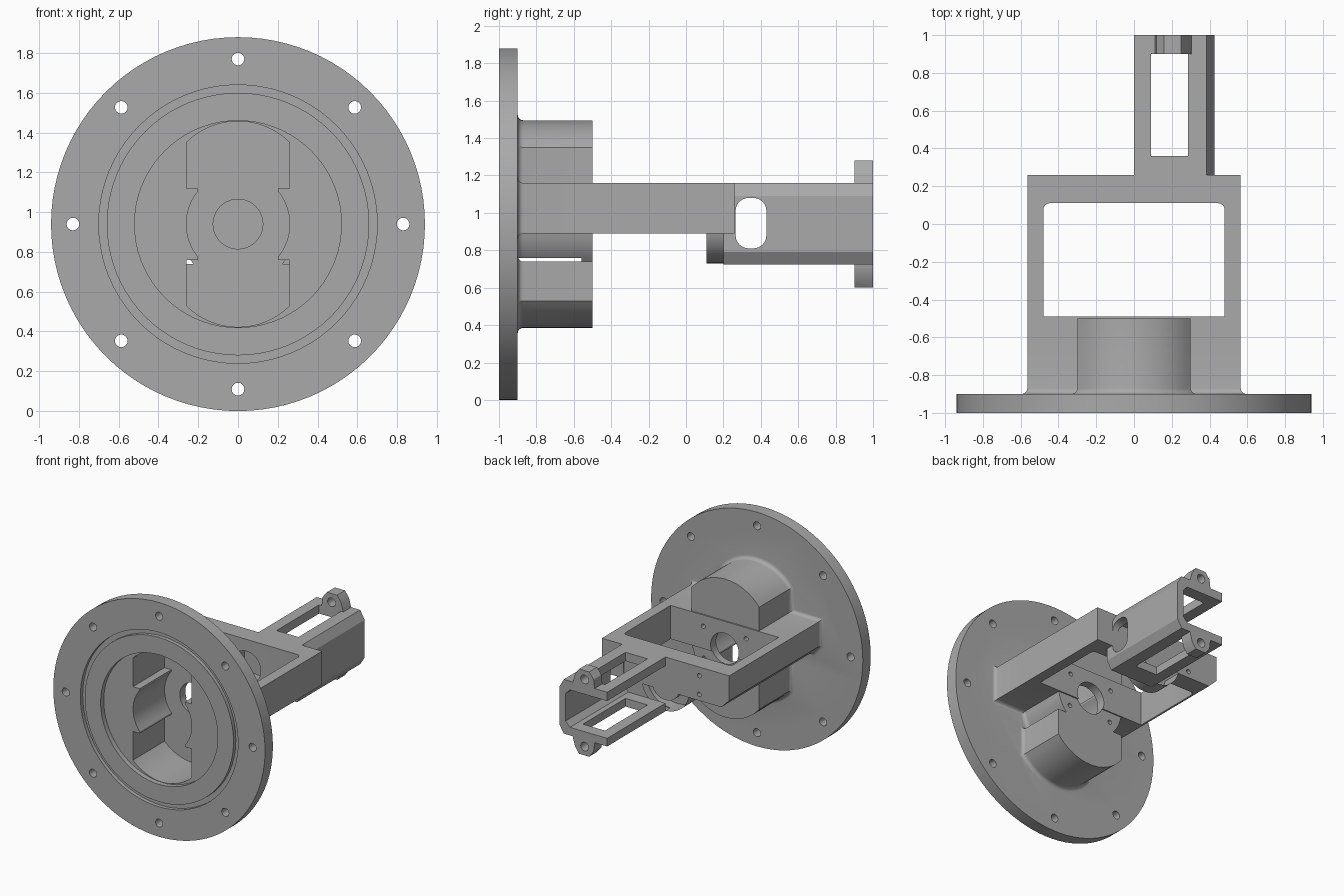
import bpy, bmesh
from math import cos, sin, pi, asin
from mathutils import Vector

cube = bpy.data.objects.get("Cube")
if cube:
    bpy.data.objects.remove(cube, do_unlink=True)

ZC = 0.94  # height of the main axis

grey = bpy.data.materials.new("machined_grey")
grey.use_nodes = True
grey.diffuse_color = (0.4, 0.4, 0.4, 1)
grey.node_tree.nodes["Principled BSDF"].inputs["Base Color"].default_value = (0.4, 0.4, 0.4, 1)


def place(axis, u, w, a):
    return {"X": (a, u, w + ZC), "Y": (u, a, w + ZC), "Z": (u, w, a + ZC)}[axis]


def loft(name, rings, axis="Y"):
    """Skin a list of (outline, depth) rings and cap both ends."""
    bm = bmesh.new()
    loops = [[bm.verts.new(place(axis, u, w, a)) for u, w in pts] for pts, a in rings]
    n = len(loops[0])
    for lo, hi in zip(loops, loops[1:]):
        for i in range(n):
            j = (i + 1) % n
            bm.faces.new((lo[i], lo[j], hi[j], hi[i]))
    bm.faces.new(loops[0])
    bm.faces.new(loops[-1])
    bmesh.ops.recalc_face_normals(bm, faces=bm.faces)
    mesh = bpy.data.meshes.new(name)
    bm.to_mesh(mesh)
    bm.free()
    mesh.materials.append(grey)
    obj = bpy.data.objects.new(name, mesh)
    bpy.context.collection.objects.link(obj)
    return obj


def prism(name, pts, a0, a1, axis="Y"):
    return loft(name, [(pts, a0), (pts, a1)], axis)


def arc(cu, cw, r, t0, t1, n=10):
    return [(cu + r * cos(t0 + (t1 - t0) * i / n), cw + r * sin(t0 + (t1 - t0) * i / n)) for i in range(n + 1)]


def circle(r, cu=0, cw=0, n=24):
    return arc(cu, cw, r, 0, 2 * pi, n)[:-1]


def rect(u0, u1, w0, w1):
    return [(u0, w0), (u1, w0), (u1, w1), (u0, w1)]


def rounded(u0, u1, w0, w1, r):
    corners = [(u1 - r, w1 - r), (u0 + r, w1 - r), (u0 + r, w0 + r), (u1 - r, w0 + r)]
    return [p for k, (u, w) in enumerate(corners) for p in arc(u, w, r, k * pi / 2, (k + 1) * pi / 2, 6)]


def crown(half, spring, peak):
    """Arc over the top, from +half to -half."""
    rise = peak - spring
    r = (half ** 2 + rise ** 2) / (2 * rise)
    t = asin(half / r)
    return arc(0, peak - r, r, pi / 2 - t, pi / 2 + t, 16)


def flip(pts):
    return [(-u, -w) for u, w in pts]


def offset(pts, d):
    """Grow a counter-clockwise outline outwards by d."""
    out = []
    for i, p in enumerate(pts):
        p, a, b = Vector(p), Vector(pts[i - 1]), Vector(pts[(i + 1) % len(pts)])
        e, f = (p - a).normalized(), (b - p).normalized()
        n, m = Vector((e.y, -e.x)), Vector((f.y, -f.x))
        out.append(tuple(p + (n + m) * d / (1 + n.dot(m))))
    return out


def combine(target, tools, mode):
    for tool in tools:
        mod = target.modifiers.new(mode.lower(), "BOOLEAN")
        mod.operation, mod.object, mod.solver = mode, tool, "EXACT"
        bpy.context.view_layer.objects.active = target
        bpy.ops.object.modifier_apply(modifier=mod.name)
        bpy.data.objects.remove(tool, do_unlink=True)


# Round mounting flange
bracket = prism("flanged_bracket", circle(0.94, n=96), -1, -0.9)

# Housing with side arms, flared into the flange by a fillet
neck = arc(0, 0, 0.3, -0.73, -0.167, 5)
right_side = [(0.3, -0.2)] + neck + [(0.565, -0.05), (0.565, 0.22), (0.3, 0.22)]
left_side = [(-0.3, 0.22), (-0.565, 0.22), (-0.565, 0.02), (-0.495, -0.05)]
left_side += [(-u, w) for u, w in reversed(neck)] + [(-0.3, -0.2)]
top = crown(0.3, 0.41, 0.555)
outline = right_side + top + left_side + flip(top)
R = 0.03
rings = [(offset(outline, R), -0.92)]
for i in range(6):
    t = i * pi / 10
    rings.append((offset(outline, R * (1 - sin(t))), -0.9 + R * (1 - cos(t))))
rings.append((outline, -0.5))
housing = loft("housing", rings)

# Rectangular frame with a large window
frame = prism("frame", [(-0.495, -0.05), (0.565, -0.05), (0.565, 0.22), (-0.565, 0.22), (-0.565, 0.02)], -0.6, 0.26)
combine(frame, [
    prism("window", rounded(-0.48, 0.48, -0.4, 0.11, 0.035), -0.3, 0.4, "Z"),
    prism("window_front", rect(-0.48, 0.48, -0.49, -0.2), -0.3, 0.4, "Z"),
], "DIFFERENCE")
boss = prism("bore_boss", circle(0.21, n=40), 0.11, 0.26)

# Tail channel, open on one side, with slotted plates
tail = prism("tail", [(0, -0.215), (0.385, -0.215), (0.425, -0.15), (0.425, 0.15), (0.385, 0.22), (0, 0.22)], 0.2, 1)
ear = [(0.105, 0.16), (0.305, 0.16), (0.305, 0.22), (0.285, 0.29), (0.25, 0.34), (0.16, 0.34), (0.12, 0.29)]
combine(tail, [prism("ear", [(u, w * s) for u, w in ear], 0.9, 1) for s in (1, -1)], "UNION")
channel = [(-0.1, -0.15), (0.33, -0.15), (0.37, -0.11), (0.37, 0.11), (0.33, 0.15), (-0.1, 0.15)]
combine(tail, [
    prism("channel", channel, 0.26, 1.1),
    prism("plate_window", rect(0.09, 0.285, 0.36, 0.9), -0.4, 0.4, "Z"),
    prism("side_slot", rounded(0.265, 0.43, -0.13, 0.14, 0.07), 0.3, 0.5, "X"),
    prism("upper_ear_hole", circle(0.035, 0.2, 0.27), 0.8, 1.1),
    prism("lower_ear_hole", circle(0.035, 0.2, -0.27), 0.8, 1.1),
], "DIFFERENCE")

combine(bracket, [housing, frame, boss, tail], "UNION")

# Front recess, stepped pocket and the bore along the axis
pocket_side = [(0.26, -0.18), (0.2, -0.18)] + arc(0, 0, 0.26, -0.69, 0.69, 12) + [(0.2, 0.18), (0.26, 0.18)]
pocket_top = crown(0.26, 0.41, 0.517)
pocket = pocket_side + pocket_top + flip(pocket_side) + flip(pocket_top)
cutters = [
    prism("recess", circle(0.52, n=72), -1.1, -0.96),
    prism("pocket", pocket, -1.05, -0.56),
    prism("bore", circle(0.125, n=40), -0.8, 0.26),
]

# Seal groove
groove = prism("groove", circle(0.70, n=80), -1.1, -0.97)
combine(groove, [prism("groove_core", circle(0.66, n=80), -1.2, -0.9)], "DIFFERENCE")
cutters.append(groove)

# Flange bolt holes, and blind screw holes in the end wall and frame
for k in range(8):
    t = k * pi / 4
    cutters.append(prism("bolt_hole", circle(0.032, 0.83 * cos(t), 0.83 * sin(t), 16), -1.1, -0.8))
for sx in (-1, 1):
    for sz in (-1, 1):
        cutters.append(prism("wall_screw", circle(0.018, 0.19 * sx, 0.13 * sz, 12), -0.53, -0.45))
for w in (0, 0.15):
    cutters.append(prism("frame_screw", circle(0.018, -0.3, w, 12), 0.2, 0.3))
combine(bracket, cutters, "DIFFERENCE")

# Smooth curved walls, keep machined edges crisp
bpy.ops.object.select_all(action="DESELECT")
bracket.select_set(True)
bpy.context.view_layer.objects.active = bracket
bpy.ops.object.shade_smooth_by_angle(angle=0.5)
